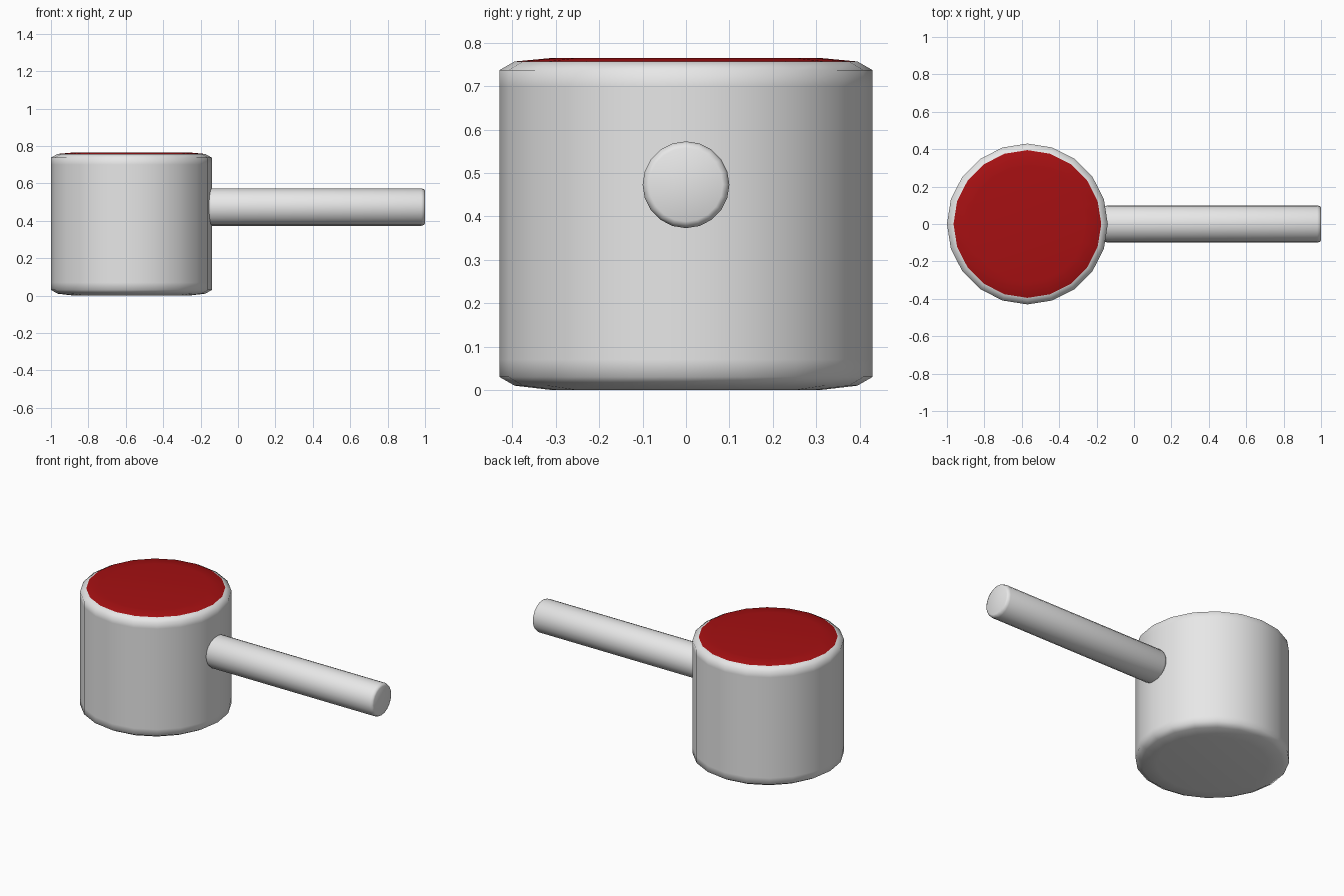
import bpy, bmesh, math
from mathutils import Matrix

if "Cube" in bpy.data.objects:
    bpy.data.objects.remove(bpy.data.objects["Cube"])


def material(name, rgb):
    m = bpy.data.materials.new(name)
    m.diffuse_color = (*rgb, 1)
    m.use_nodes = True
    m.node_tree.nodes["Principled BSDF"].inputs["Base Color"].default_value = m.diffuse_color
    return m


GREY = material("light_grey", (0.8, 0.8, 0.8))
RED = material("dark_red", (0.38, 0.005, 0.006))


def lathe(name, profile, sides, matrix, mats, red_rings=()):
    """Revolve (radius, height) points about z; the ends are closed with caps."""
    bm = bmesh.new()
    rings = [[bm.verts.new((r * math.cos(2 * math.pi * i / sides),
                            r * math.sin(2 * math.pi * i / sides), z))
              for i in range(sides)] for r, z in profile]
    for k in range(len(rings) - 1):
        a, b = rings[k], rings[k + 1]
        for i in range(sides):
            j = (i + 1) % sides
            f = bm.faces.new((a[i], a[j], b[j], b[i]))
            f.material_index = 1 if k in red_rings else 0
    bm.faces.new(rings[0][::-1])
    top = bm.faces.new(rings[-1])
    top.material_index = 1 if red_rings else 0
    for f in bm.faces:
        f.smooth = True
    bm.transform(matrix)
    mesh = bpy.data.meshes.new(name)
    bm.to_mesh(mesh)
    bm.free()
    ob = bpy.data.objects.new(name, mesh)
    bpy.context.collection.objects.link(ob)
    for m in mats:
        mesh.materials.append(m)
    return ob


# Drum-shaped body with softened rims and a red top
body = [(0.31, 0.0), (0.395, 0.01), (0.43, 0.03), (0.43, 0.07), (0.43, 0.70),
        (0.43, 0.737), (0.395, 0.757), (0.31, 0.765)]
lathe("pot_body", body, 20, Matrix.Translation((-0.57, 0, 0)), [GREY, RED],
      red_rings=(6,))

# Straight round handle pointing along +x
handle = [(0.085, -0.16), (0.095, -0.155), (0.1, -0.14),
          (0.1, 0.98), (0.095, 0.995), (0.085, 1.0)]
lathe("handle", handle, 20,
      Matrix.Translation((0, 0, 0.473)) @ Matrix.Rotation(math.pi / 2, 4, 'Y'),
      [GREY])
